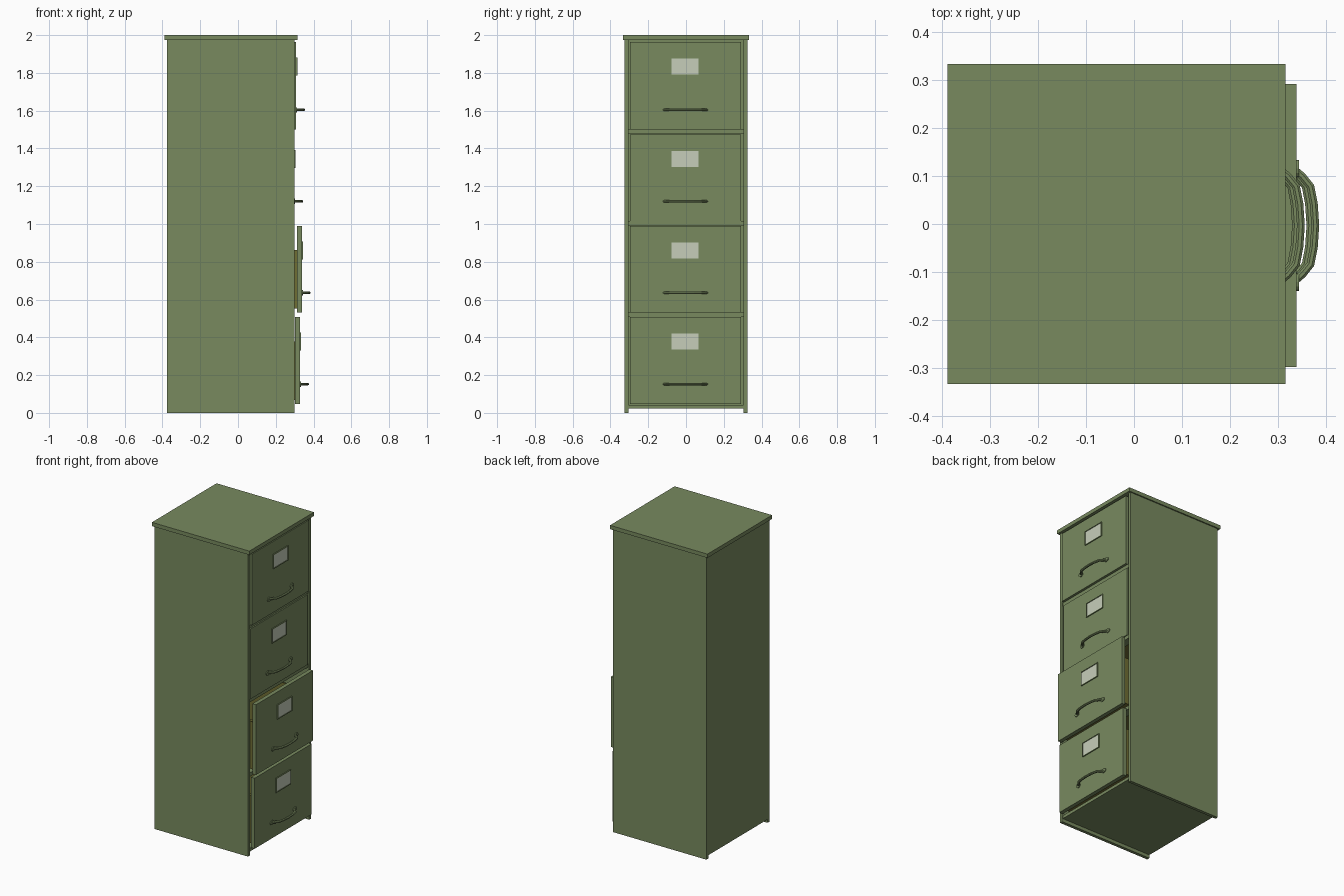
import bpy, bmesh, math
from mathutils import Vector

if "Cube" in bpy.data.objects:
    bpy.data.objects.remove(bpy.data.objects["Cube"])


def material(name, rgb):
    lin = [(c / 255 / 12.92) if c < 11 else ((c / 255 + 0.055) / 1.055) ** 2.4 for c in rgb]
    m = bpy.data.materials.new(name)
    m.diffuse_color = (*lin, 1)
    m.use_nodes = True
    m.node_tree.nodes["Principled BSDF"].inputs["Base Color"].default_value = m.diffuse_color
    return m


GREEN = material("green_paint", (120, 138, 95))
OLIVE = material("olive_inside", (112, 110, 52))
CARD = material("pale_card", (198, 206, 186))


def finish(name, bm, mat):
    bmesh.ops.recalc_face_normals(bm, faces=bm.faces)
    mesh = bpy.data.meshes.new(name)
    bm.to_mesh(mesh)
    bm.free()
    mesh.materials.append(mat)
    ob = bpy.data.objects.new(name, mesh)
    bpy.context.collection.objects.link(ob)
    return ob


def boxes(name, mat, spans):
    """One object from boxes given as ((x0, x1), (y0, y1), (z0, z1))."""
    bm = bmesh.new()
    for span in spans:
        verts = bmesh.ops.create_cube(bm, size=1)["verts"]
        for v in verts:
            v.co = Vector([(a + b) / 2 + c * (b - a) for c, (a, b) in zip(v.co, span)])
    return finish(name, bm, mat)


def handle(name, x, z):
    """Bowed bar swept along a path in the xy plane, with round end plates."""
    half = [(0.0, 0.112), (0.012, 0.102), (0.029, 0.081), (0.036, 0.045), (0.039, 0.0)]
    path = [Vector((a, b)) for a, b in half] + [Vector((a, -b)) for a, b in half[-2::-1]]
    bm = bmesh.new()
    rings = []
    for i, p in enumerate(path):
        t = (path[min(i + 1, len(path) - 1)] - path[max(i - 1, 0)]).normalized()
        n = Vector((-t.y, t.x))
        ring = []
        for k in range(8):
            a = math.tau * (k + 0.5) / 8
            q = p + n * math.cos(a) * 0.0088
            ring.append(bm.verts.new((x + q.x, q.y - 0.003, z + math.sin(a) * 0.0075)))
        rings.append(ring)
    for r, s in zip(rings, rings[1:]):
        for k in range(8):
            bm.faces.new((r[k], r[(k + 1) % 8], s[(k + 1) % 8], s[k]))
    bm.faces.new(rings[0])
    bm.faces.new(rings[-1])
    # end plates
    for side in (-1, 1):
        pts = [(side * 0.118 - 0.003 + 0.018 * math.cos(math.tau * k / 12),
                z + 0.014 * math.sin(math.tau * k / 12)) for k in range(12)]
        back = [bm.verts.new((x - 0.002, y, h)) for y, h in pts]
        front = [bm.verts.new((x + 0.005, y, h)) for y, h in pts]
        bm.faces.new(back)
        bm.faces.new(front)
        for k in range(12):
            bm.faces.new((back[k], back[(k + 1) % 12], front[(k + 1) % 12], front[k]))
    return finish(name, bm, GREEN)


# Cabinet shell: the sides reach the floor, back and bottom stop short
boxes("side_panels", GREEN, [((-0.375, 0.30), (min(s * 0.305, s * 0.325), max(s * 0.305, s * 0.325)),
                              (0, 1.976)) for s in (-1, 1)])
boxes("back_panel", GREEN, [((-0.375, -0.36), (-0.305, 0.305), (0.022, 1.976))])
boxes("bottom_panel", GREEN, [((-0.374, 0.295), (-0.305, 0.305), (0.022, 0.042))])
boxes("lid", GREEN, [((-0.388, 0.315), (-0.333, 0.333), (1.975, 2.0))])
boxes("drawer_rails", GREEN, [((0.24, 0.292), (-0.305, 0.305), (z - 0.012, z + 0.012))
                              for z in (0.52, 1.005, 1.488)])

# Four drawers, each pulled out a little differently: front x, bottom z, top z
drawers = [(0.328, 0.048, 0.508), (0.338, 0.532, 0.99), (0.298, 1.016, 1.474), (0.308, 1.50, 1.963)]
for i, (x, z0, z1) in enumerate(drawers, 1):
    boxes(f"drawer_{i}_front", GREEN, [((x - 0.026, x), (-0.297, 0.291), (z0, z1))])
    # open-topped drawer box
    xb, xf, w, a, b = x - 0.65, x - 0.025, 0.28, z0 + 0.02, z0 + 0.33
    boxes(f"drawer_{i}_box", OLIVE, [
        ((xb, xf), (-w, w), (a, a + 0.008)),
        ((xb, xf), (-w, -w + 0.008), (a, b)),
        ((xb, xf), (w - 0.008, w), (a, b)),
        ((xb, xb + 0.008), (-w, w), (a, b))])
    # label holder rim and card
    l0, l1, zl, zh, t = -0.081, 0.071, z1 - 0.177, z1 - 0.082, 0.005
    rim = (x - 0.001, x + 0.006)
    boxes(f"label_holder_{i}", GREEN, [
        (rim, (l0, l0 + t), (zl, zh)), (rim, (l1 - t, l1), (zl, zh)),
        (rim, (l0 + t, l1 - t), (zl, zl + t)), (rim, (l0 + t, l1 - t), (zh - t, zh))])
    boxes(f"label_card_{i}", CARD, [((x - 0.001, x + 0.003), (l0 + t, l1 - t), (zl + t, zh - t))])
    handle(f"drawer_{i}_handle", x, z0 + 0.104)
